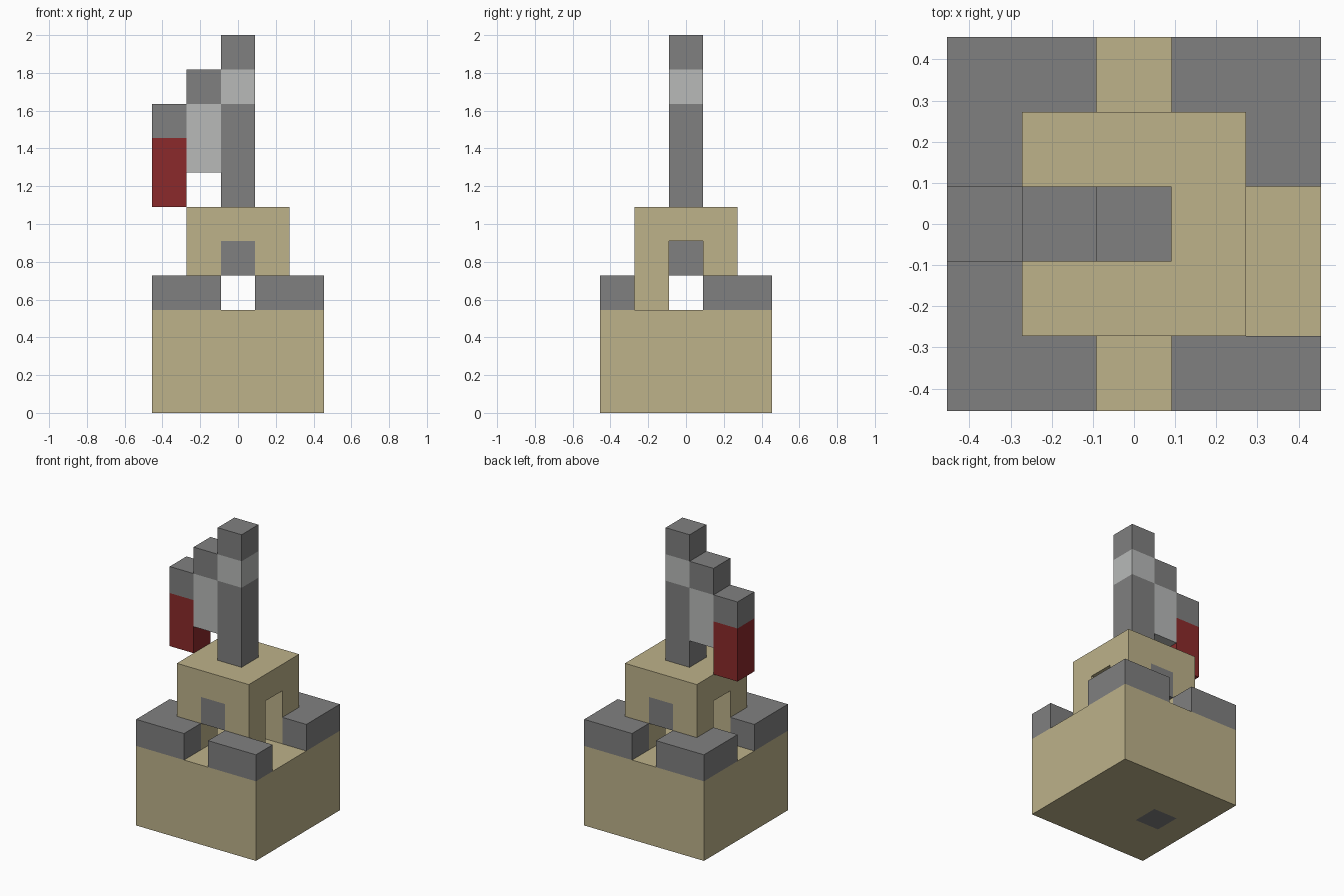
import bpy
import bmesh

U = 2 / 11  # one block


def make_material(name, rgb):
    mat = bpy.data.materials.new(name)
    mat.use_nodes = True
    colour = (*rgb, 1)
    mat.diffuse_color = colour
    mat.node_tree.nodes["Principled BSDF"].inputs["Base Color"].default_value = colour
    return mat


if "Cube" in bpy.data.objects:
    bpy.data.objects.remove(bpy.data.objects["Cube"])

sand = make_material("sandstone", (0.509, 0.445, 0.254))
grey = make_material("mid_grey", (0.216, 0.216, 0.216))
pale = make_material("pale_grey", (0.48, 0.49, 0.485))
red = make_material("dark_red", (0.258, 0.023, 0.024))


def prism(name, outline, z0, z1, *mats):
    """Extrude a flat outline, given in blocks, from z0 to z1."""
    bm = bmesh.new()
    face = bm.faces.new([bm.verts.new((x * U, y * U, z0 * U)) for x, y in outline])
    walls = bmesh.ops.extrude_face_region(bm, geom=[face])["geom"]
    bmesh.ops.translate(bm, vec=(0, 0, (z1 - z0) * U),
                        verts=[v for v in walls if isinstance(v, bmesh.types.BMVert)])
    bmesh.ops.recalc_face_normals(bm, faces=bm.faces)
    mesh = bpy.data.meshes.new(name)
    bm.to_mesh(mesh)
    bm.free()
    for mat in mats:
        mesh.materials.append(mat)
    obj = bpy.data.objects.new(name, mesh)
    bpy.context.collection.objects.link(obj)
    return obj


def box(name, x0, x1, y0, y1, z0, z1, *mats):
    return prism(name, [(x0, y0), (x1, y0), (x1, y1), (x0, y1)], z0, z1, *mats)


def column(name, x, z0, z1, mat):
    return box(name, x - 0.5, x + 0.5, -0.5, 0.5, z0, z1, mat)


# Base block, with one grey square cut into its underside
base = box("base", -2.5, 2.5, -2.5, 2.5, 0, 3, sand, grey)
bm = bmesh.new()
bm.from_mesh(base.data)
for co, axis in ((-1.5, (1, 0, 0)), (-0.5, (1, 0, 0)), (-0.5, (0, 1, 0)), (0.5, (0, 1, 0))):
    bmesh.ops.bisect_plane(bm, geom=bm.verts[:] + bm.edges[:] + bm.faces[:],
                           plane_co=[a * co * U for a in axis], plane_no=axis)
for face in bm.faces:
    c = face.calc_center_median() / U
    if face.normal.z < -0.5 and abs(c.x + 1) < 0.1 and abs(c.y) < 0.1:
        face.material_index = 1
bm.to_mesh(base.data)
bm.free()

# Battlements: three L-shaped corners and one straight piece at the front left
L_SHAPE = [(0.5, 2.5), (2.5, 2.5), (2.5, 0.5), (1.5, 0.5), (1.5, 1.5), (0.5, 1.5)]
for name, sx, sy in (("front_right", -1, -1), ("back_right", -1, 1), ("back_left", 1, 1)):
    prism(name + "_battlement", [(sx * x, sy * y) for x, y in L_SHAPE], 3, 4, grey)
box("front_left_battlement", 0.5, 2.5, -2.5, -1.5, 3, 4, grey)

# Keep: four corner pillars, a grey lintel running front to back, and a roof
for end, sy in (("front", -1), ("back", 1)):
    for side, sx in (("right", -1), ("left", 1)):
        box(f"{end}_{side}_pillar", sx - 0.5, sx + 0.5, sy - 0.5, sy + 0.5, 3, 5, sand)
box("lintel", -0.5, 0.5, -1.5, 1.5, 4, 5, grey)
box("keep_roof", -1.5, 1.5, -1.5, 1.5, 5, 6, sand)

# Pole
column("pole", 0, 6, 9, grey)
column("pole_band", 0, 9, 10, pale)
column("pole_tip", 0, 10, 11, grey)

# Flag, stepping down from the pole
column("inner_flag_cloth", -1, 7, 9, pale)
column("inner_flag_top", -1, 9, 10, grey)
column("outer_flag_cloth", -2, 6, 8, red)
column("outer_flag_top", -2, 8, 9, grey)
